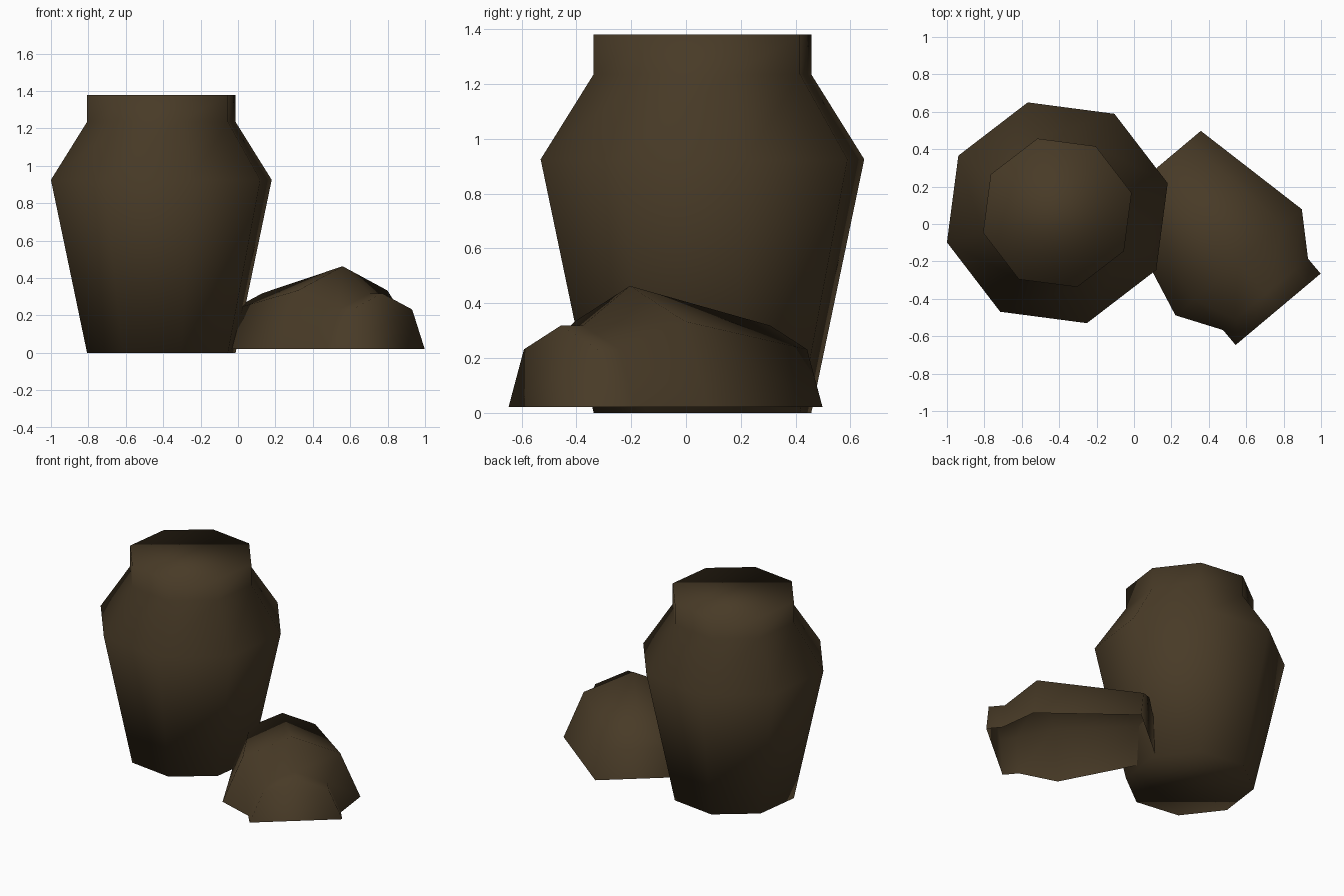
import bpy, math
from mathutils import Vector

if "Cube" in bpy.data.objects:
    bpy.data.objects.remove(bpy.data.objects["Cube"])

clay = bpy.data.materials.new("dark brown clay")
clay.diffuse_color = (0.065, 0.043, 0.020, 1)
clay.use_nodes = True
clay.node_tree.nodes["Principled BSDF"].inputs["Base Color"].default_value = clay.diffuse_color

# Jar profile from base to rim: (radius, distance along axis)
PROFILE = [(0.411, 0.0), (0.611, 0.925), (0.411, 1.235), (0.411, 1.38)]


def lathe(name, origin, side, up, axis, angles, scale, closed):
    """Sweep the jar profile around an axis, with capped ends."""
    verts = []
    for r, h in PROFILE:
        for a in angles:
            p = side * math.cos(a) * r + up * math.sin(a) * r + axis * h
            verts.append(origin + p * scale)
    n = len(angles)
    faces = []
    for i in range(len(PROFILE) - 1):
        for j in range(n if closed else n - 1):
            k = (j + 1) % n
            faces.append((i * n + j, i * n + k, (i + 1) * n + k, (i + 1) * n + j))
    faces.append(tuple(reversed(range(n))))
    top = (len(PROFILE) - 1) * n
    faces.append(tuple(range(top, top + n)))
    mesh = bpy.data.meshes.new(name)
    mesh.from_pydata([v[:] for v in verts], [], faces)
    mesh.materials.append(clay)
    mesh.update()
    mesh.shade_smooth()
    ob = bpy.data.objects.new(name, mesh)
    bpy.context.collection.objects.link(ob)
    return ob


X, Y, Z = Vector((1, 0, 0)), Vector((0, 1, 0)), Vector((0, 0, 1))

# Standing eight-sided jar
lathe("standing_jar", Vector((-0.41, 0.06, 0)), X, Y, Z,
      [math.radians(15 + 45 * i) for i in range(8)], 1.0, True)

# Smaller broken half jar lying on its open side, mouth toward front right
t = math.radians(40)
side = Vector((math.cos(t), math.sin(t), 0))
axis = Vector((math.sin(t), -math.cos(t), 0))
lathe("half_jar", Vector((0.13, 0.307, 0.022)), side, Z, axis,
      [math.radians(45 * i) for i in range(5)], 0.722, False)
